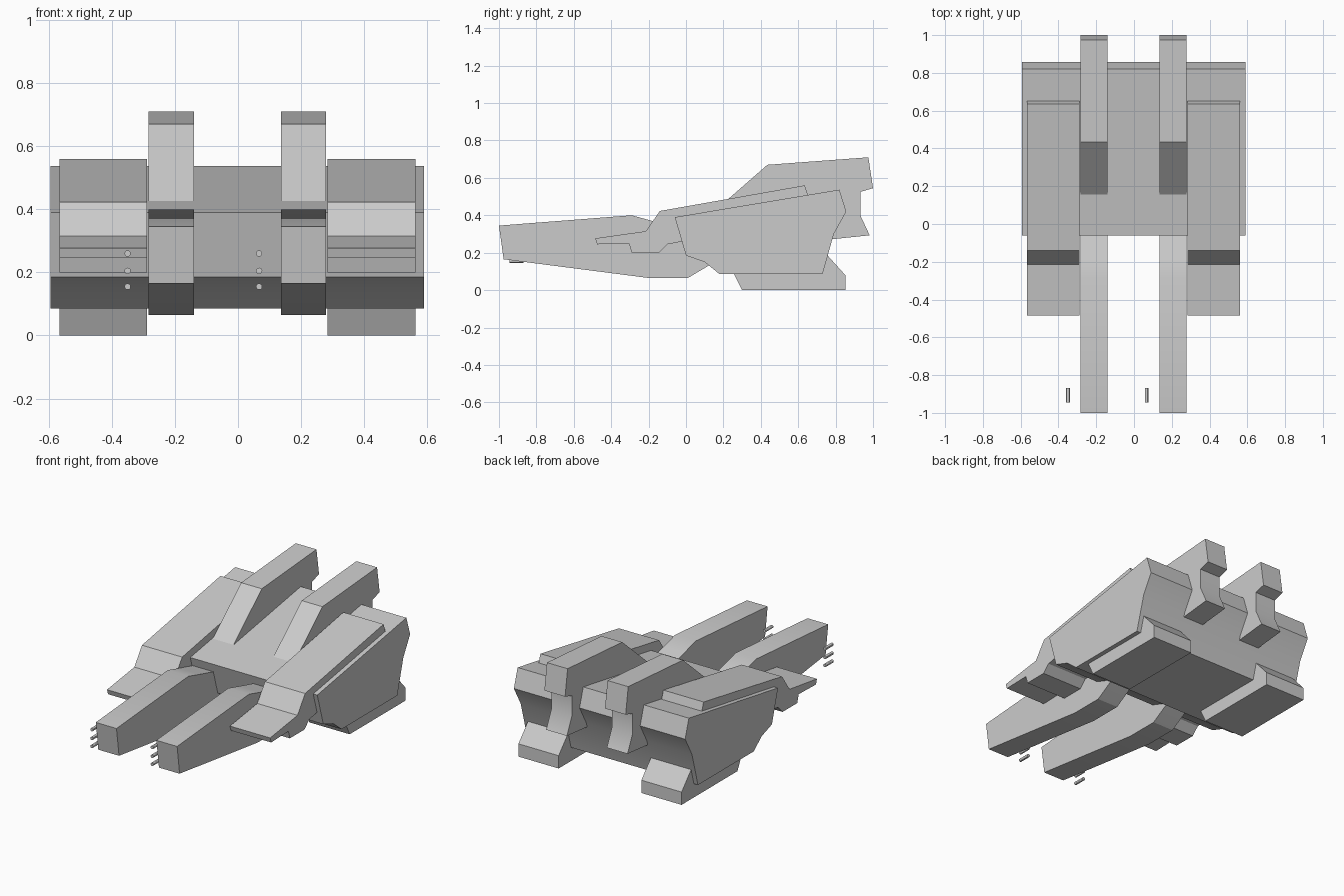
import bpy, bmesh, math
from mathutils import Matrix

cube = bpy.data.objects.get("Cube")
if cube:
    bpy.data.objects.remove(cube, do_unlink=True)

grey = bpy.data.materials.new("light_grey")
grey.use_nodes = True
grey.diffuse_color = (0.6, 0.6, 0.6, 1)
grey.node_tree.nodes["Principled BSDF"].inputs["Base Color"].default_value = (0.6, 0.6, 0.6, 1)

CX = -0.002  # line of symmetry


def finish(name, bm):
    bmesh.ops.recalc_face_normals(bm, faces=bm.faces)
    mesh = bpy.data.meshes.new(name)
    bm.to_mesh(mesh)
    bm.free()
    mesh.materials.append(grey)
    obj = bpy.data.objects.new(name, mesh)
    bpy.context.collection.objects.link(obj)
    bpy.ops.object.select_all(action="DESELECT")
    obj.select_set(True)
    bpy.context.view_layer.objects.active = obj
    bpy.ops.object.shade_smooth_by_angle(angle=math.radians(30))
    return obj


def slab(name, profile, x0, x1):
    """Extrude a side profile of (y, z) points from x0 to x1."""
    bm = bmesh.new()
    face = bm.faces.new([bm.verts.new((x0, y, z)) for y, z in profile])
    ext = bmesh.ops.extrude_face_region(bm, geom=[face])
    moved = [g for g in ext["geom"] if isinstance(g, bmesh.types.BMVert)]
    bmesh.ops.translate(bm, verts=moved, vec=(x1 - x0, 0, 0))
    return finish(name, bm)


def pair(name, profile, inner, outer):
    for side, s in (("left", 1), ("right", -1)):
        slab(f"{side}_{name}", profile, CX + s * inner, CX + s * outer)


# Main body
slab("hull", [(-0.06, 0.39), (0.82, 0.537), (0.857, 0.42), (0.79, 0.30), (0.73, 0.085),
              (0.18, 0.085), (0.10, 0.15), (0.0, 0.185)], CX - 0.592, CX + 0.592)

# Long forward arms
pair("prong", [(-1.0, 0.345), (-0.29, 0.40), (-0.18, 0.37), (0.05, 0.31), (0.15, 0.15),
               (0.12, 0.13), (0.01, 0.065), (-0.2, 0.065), (-0.975, 0.165)], 0.138, 0.281)

# Side blocks with stepped noses
pair("side_pod", [(-0.485, 0.277), (-0.215, 0.315), (-0.14, 0.423), (0.635, 0.56), (0.655, 0.50),
                  (0.6, 0.35), (0.1, 0.28), (-0.02, 0.26), (-0.10, 0.245), (-0.145, 0.20),
                  (-0.29, 0.20), (-0.305, 0.25), (-0.475, 0.245)], 0.286, 0.564)

# Raised rear fins that wrap down the back
pair("rear_fin", [(0.155, 0.425), (0.435, 0.67), (0.975, 0.71), (1.0, 0.545), (0.932, 0.525),
                  (0.932, 0.40), (0.982, 0.293), (0.76, 0.27), (0.6, 0.35)], 0.138, 0.281)

# Skids under the body
pair("foot", [(0.25, 0.10), (0.30, 0.0), (0.852, 0.0), (0.852, 0.08), (0.757, 0.185),
              (0.70, 0.20)], 0.286, 0.564)

# Small barrels beside the arms
turn = Matrix.Rotation(math.pi / 2, 4, "X")
for side, x in (("left", 0.067), ("right", -0.35)):
    for i, z in enumerate((0.26, 0.205, 0.155)):
        bm = bmesh.new()
        bmesh.ops.create_cone(bm, cap_ends=True, segments=12, radius1=0.01, radius2=0.01,
                              depth=0.075, matrix=Matrix.Translation((x, -0.907, z)) @ turn)
        finish(f"{side}_barrel_{i + 1}", bm)
